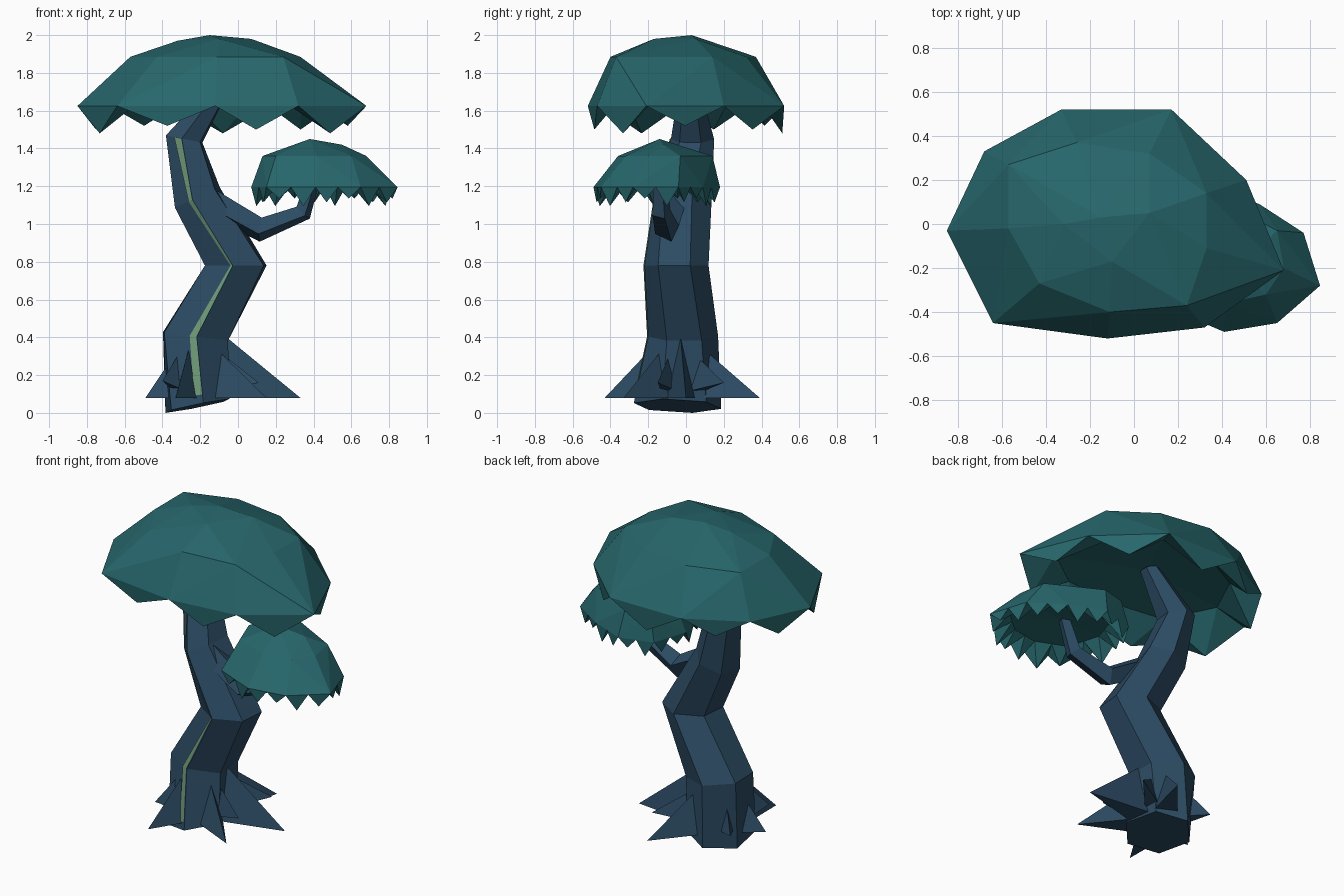
import bpy, bmesh, math
from mathutils import Vector

if "Cube" in bpy.data.objects:
    bpy.data.objects.remove(bpy.data.objects["Cube"])

def material(name, rgb):
    m = bpy.data.materials.new(name)
    m.diffuse_color = (*rgb, 1)
    m.use_nodes = True
    m.node_tree.nodes["Principled BSDF"].inputs["Base Color"].default_value = m.diffuse_color
    return m

BARK = material("bark", (0.025, 0.07, 0.125))
LEAF = material("leaf", (0.02, 0.135, 0.15))
MOSS = material("moss", (0.16, 0.32, 0.19))

def finish(bm, name, mat, recalc=True):
    if recalc:
        bmesh.ops.recalc_face_normals(bm, faces=bm.faces[:])
    me = bpy.data.meshes.new(name)
    bm.to_mesh(me)
    bm.free()
    me.materials.append(mat)
    ob = bpy.data.objects.new(name, me)
    bpy.context.collection.objects.link(ob)
    return ob

def loft(rings, name, mat):
    bm = bmesh.new()
    loops = [[bm.verts.new(p) for p in r] for r in rings]
    n = len(loops[0])
    for a, b in zip(loops, loops[1:]):
        for i in range(n):
            j = (i + 1) % n
            bm.faces.new((a[i], a[j], b[j], b[i]))
    bm.faces.new(loops[0][::-1])
    bm.faces.new(loops[-1])
    return finish(bm, name, mat)

# Trunk: tilted hexagon rings (cx, cy, cz, rx, ry, slope_x, slope_y, start angle)
SECTIONS = [(-.215, -.045, .037, .18, .235, .20, -.04, -80),
            (-.225, -.015, .405, .195, .185, -.13, 0, -88),
            (-.012, -.05, .78, .18, .17, 0, 0, -95),
            (-.215, -.015, 1.14, .125, .155, .45, 0, -102),
            (-.285, .035, 1.45, .105, .115, -.2, 0, -97),
            (-.10, .02, 1.71, .05, .06, -.3, 0, -95)]

def section_ring(s):
    cx, cy, cz, rx, ry, sx, sy, start = s
    pts = []
    for i in range(6):
        a = math.radians(start + 60 * i)
        dx, dy = rx * math.cos(a), ry * math.sin(a)
        pts.append(Vector((cx + dx, cy + dy, cz + sx * dx + sy * dy)))
    return pts

rings = [section_ring(s) for s in SECTIONS]
loft(rings, "trunk", BARK)

# Moss stripe running up the front corner of the trunk
bm = bmesh.new()
rows = []
widths = [.05, .04, .012, .03, .05]
for ring, w in zip(rings[:5], widths):
    corner, left = ring[0], ring[5]
    out = Vector((-.002, -.006, 0))
    rows.append((corner + out, corner + (left - corner).normalized() * w + out))
rows[0] = tuple(b.lerp(t, .13) for b, t in zip(rows[0], rows[1]))
prev = None
for p, q in rows:
    cur = (bm.verts.new(p), bm.verts.new(q))
    if prev:
        bm.faces.new((prev[1], prev[0], cur[0], cur[1]))
    prev = cur
finish(bm, "moss_stripe", MOSS, False)

# Roots: three-sided spikes with flat undersides
def root(name, tip, top_z, half, base_z=.08):
    c = Vector((-.22, -.04, 0))
    d = Vector((tip[0], tip[1], 0)) - c
    d.normalize()
    side = Vector((-d.y, d.x, 0)) * half
    inner = c + d * .13
    bm = bmesh.new()
    a, b = (bm.verts.new(inner + s * side + Vector((0, 0, base_z))) for s in (-1, 1))
    t = bm.verts.new(inner + d * .03 + Vector((0, 0, top_z)))
    e = bm.verts.new(tip)
    for f in ((a, b, t), (a, t, e), (b, e, t), (a, e, b)):
        bm.faces.new(f)
    finish(bm, name, BARK)

TIPS = [(.33, 0, .40, .08), (.0, .39, .33, .08), (.15, -.33, .32, .08),
        (-.33, -.43, .33, .08), (-.49, -.10, .25, .07)]
for i, (x, y, top, half) in enumerate(TIPS):
    root(f"root_{i + 1}", (x, y, .08), top, half)
SMALL = [(.11, -.15, .16), (.1, .2, .16), (-.4, -.26, .17), (-.43, .17, .14)]
for i, tip in enumerate(SMALL):
    root(f"small_root_{i + 1}", tip, .30, .05, .11)

# Branch: four-sided sweep along a bent path
path = [Vector(p) for p in ((-.17, -.06, 1.13), (.12, -.10, .97), (.345, -.13, 1.06), (.41, -.14, 1.27))]
radii = [.075, .068, .05, .035]
branch = []
for i, p in enumerate(path):
    t = (path[min(i + 1, 3)] - path[max(i - 1, 0)]).normalized()
    u = t.cross(Vector((0, 1, 0))).normalized()
    v = t.cross(u)
    branch.append([p + radii[i] * (u * math.cos(a) + v * math.sin(a))
                   for a in (math.pi / 2 * k + .35 for k in range(4))])
loft(branch, "branch", BARK)

# Canopies: faceted dome over a fringe of hanging points, hollow underneath
def canopy(name, rim, rim_z, shoulder, shoulder_z, tops, tip_z, center, lift, roof_z, teeth):
    bm = bmesh.new()
    outer = [bm.verts.new((x, y, rim_z)) for x, y in rim]
    for x, y in shoulder:
        bm.verts.new((x, y, shoulder_z))
    for p in tops:
        bm.verts.new(p)
    bmesh.ops.convex_hull(bm, input=bm.verts[:])
    bm.normal_update()
    flat = [f for f in bm.faces if all(abs(v.co.z - rim_z) < 1e-4 for v in f.verts)]
    bmesh.ops.delete(bm, geom=flat, context='FACES_ONLY')
    c = Vector((*center, rim_z))
    inner = [bm.verts.new(c + (v.co - c) * .72 + Vector((0, 0, lift))) for v in outer]
    roof = bm.verts.new((*center, roof_z))
    n = len(outer)
    for i in range(n):
        j = (i + 1) % n
        o0, o1, i0, i1 = outer[i], outer[j], inner[i], inner[j]
        # split each rim side into one or two hanging points
        ro, ri = [o0], [i0]
        for k in range(1, teeth):
            ro.append(bm.verts.new(o0.co.lerp(o1.co, k / teeth)))
            ri.append(bm.verts.new(i0.co.lerp(i1.co, k / teeth)))
        ro.append(o1)
        ri.append(i1)
        for k in range(teeth):
            a, b, p, q = ro[k], ro[k + 1], ri[k], ri[k + 1]
            bm.faces.new((p, q, roof))
            m = (a.co + b.co) / 2
            m = c + (m - c) * .98
            m.z = tip_z + .02 * ((i * 2 + k) % 3 - 1)
            tip = bm.verts.new(m)
            for f in ((a, b, tip), (tip, b, q), (a, tip, p), (tip, q, p)):
                bm.faces.new(f)
    loose = [v for v in bm.verts if not v.link_faces]
    bmesh.ops.delete(bm, geom=loose, context='VERTS')
    finish(bm, name, LEAF)

canopy("large_canopy",
       [(-.85, -.03), (-.64, -.45), (-.12, -.52), (.32, -.47), (.68, -.21),
        (.51, .20), (.17, .52), (-.33, .52), (-.68, .33)], 1.625,
       [(-.57, -.02), (-.43, -.27), (-.11, -.40), (.24, -.37), (.33, -.11),
        (.33, .14), (.07, .32), (-.26, .37), (-.57, .27)], 1.885,
       [(-.15, .03, 2.0), (.07, .05, 1.98), (-.32, .0, 1.97), (-.1, -.17, 1.98)],
       1.50, (-.1, 0), .05, 1.71, 1)
canopy("small_canopy",
       [(.07, -.10), (.15, -.38), (.41, -.49), (.65, -.45), (.845, -.28),
        (.77, -.04), (.57, .09), (.35, .18), (.14, .12)], 1.195,
       [(.13, -.08), (.20, -.27), (.42, -.36), (.60, -.32), (.68, -.20),
        (.65, -.03), (.50, .05), (.33, .14), (.18, .10)], 1.36,
       [(.38, -.14, 1.45), (.55, -.12, 1.42)],
       1.115, (.42, -.15), .03, 1.25, 2)
